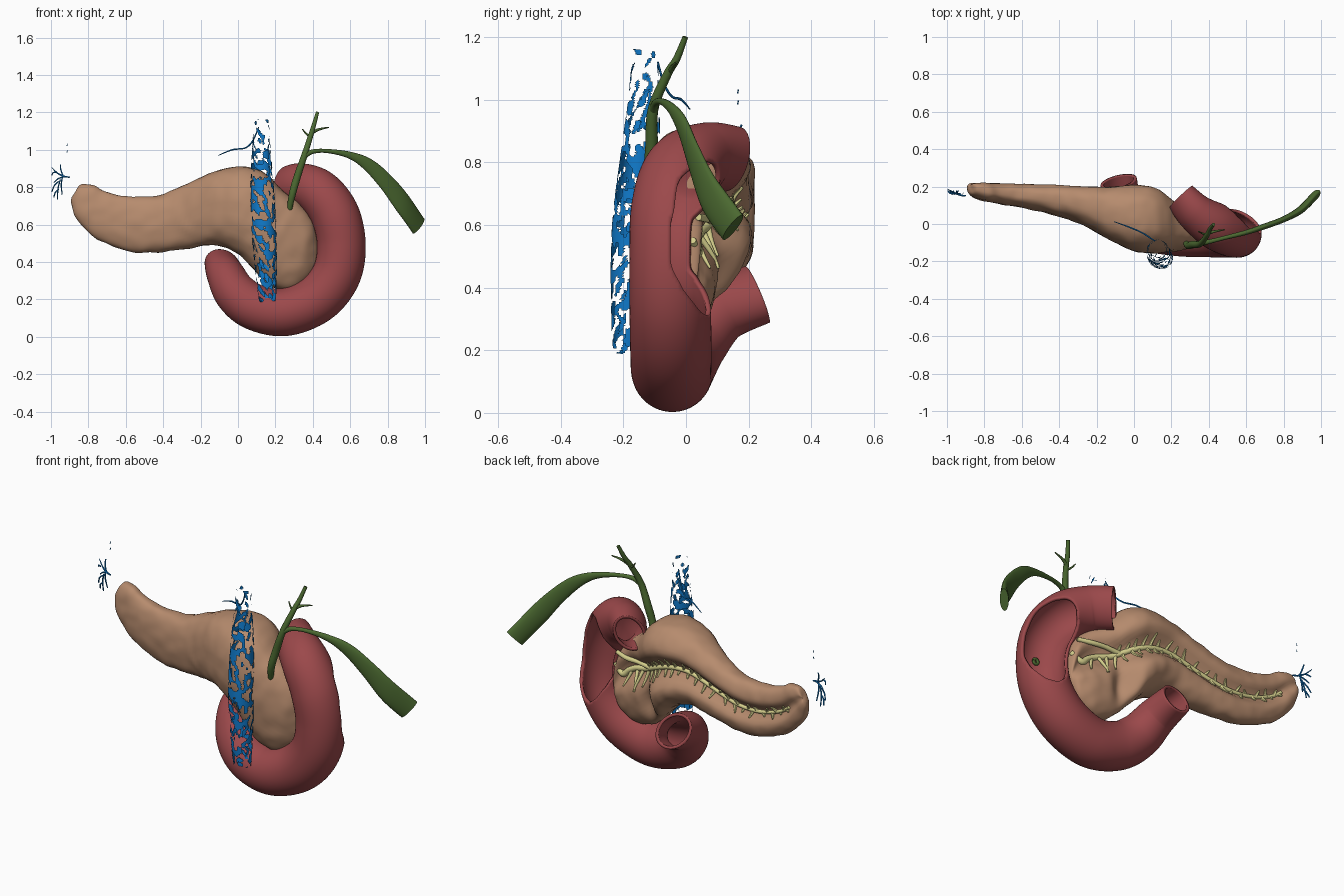
import bpy, bmesh, math, random
from mathutils import Vector, noise

if "Cube" in bpy.data.objects:
    bpy.data.objects.remove(bpy.data.objects["Cube"])
random.seed(4)


def material(name, rgb):
    m = bpy.data.materials.new(name)
    m.diffuse_color = (*rgb, 1)
    m.use_nodes = True
    m.node_tree.nodes["Principled BSDF"].inputs["Base Color"].default_value = m.diffuse_color
    return m


TAN = material("tan", (0.47, 0.26, 0.155))
RED = material("muscle red", (0.33, 0.066, 0.07))
GREEN = material("bile green", (0.07, 0.14, 0.03))
YELLOW = material("duct yellow", (0.68, 0.64, 0.27))
BLUE = material("vein blue", (0.005, 0.19, 0.58))


def at(rows, s):
    """Catmull-Rom value of a table of rows at parameter s."""
    last = len(rows) - 1
    i = max(0, min(int(s), last - 1))
    f = s - i
    a, b, c, d = rows[max(i - 1, 0)], rows[i], rows[i + 1], rows[min(i + 2, last)]
    return [0.5 * (2 * q + (r - p) * f + (2 * p - 5 * q + 4 * r - t) * f * f
                   + (3 * q - p - 3 * r + t) * f ** 3) for p, q, r, t in zip(a, b, c, d)]


def skin(bm, rings, caps):
    """Join rings of points; returns (ring index, face) pairs."""
    vs = [[bm.verts.new(p) for p in ring] for ring in rings]
    n = len(vs[0])
    faces = [(k, bm.faces.new((vs[k][j], vs[k][(j + 1) % n], vs[k + 1][(j + 1) % n], vs[k + 1][j])))
             for k in range(len(vs) - 1) for j in range(n)]
    if caps:
        bm.faces.new(vs[0])
        bm.faces.new(vs[-1])
    return faces


def sweep(bm, rows, n, sides, caps=True, mid=0.0, flat=False):
    """Tube along rows (x, y, z, half width[, half thickness])."""
    smp = [at(rows, (len(rows) - 1) * k / n) for k in range(n + 1)]
    pos = [Vector(s[:3]) for s in smp]
    tan = [(pos[min(k + 1, n)] - pos[max(k - 1, 0)]).normalized() for k in range(n + 1)]
    m, us = int(mid * n), {}
    start = Vector((0, 1, 0)) if abs(tan[m].y) < 0.9 else Vector((1, 0, 0))
    for order in (range(m, n + 1), range(m, -1, -1)):
        u = start
        for k in order:
            u = tan[k].cross(Vector((0, 0, 1))) if flat else u - tan[k] * u.dot(tan[k])
            us[k] = u = u.normalized()
    rings = []
    for k in range(n + 1):
        w, th, v = smp[k][3], smp[k][-1], tan[k].cross(us[k])
        rings.append([pos[k] + us[k] * th * math.cos(a) + v * w * math.sin(a)
                      for a in (2 * math.pi * j / sides for j in range(sides))])
    return smp, skin(bm, rings, caps)


def finish(bm, name, mat, angle=50):
    bmesh.ops.recalc_face_normals(bm, faces=bm.faces)
    for f in bm.faces:
        f.smooth = True
    for e in bm.edges:
        e.smooth = e.calc_face_angle(0) < math.radians(angle)
    me = bpy.data.meshes.new(name)
    bm.to_mesh(me)
    bm.free()
    me.materials.append(mat)
    ob = bpy.data.objects.new(name, me)
    bpy.context.collection.objects.link(ob)
    return ob


# Pancreas stations: top x z, bottom x z, front y, back y, groove depth, groove centre
PAN = [(-.870, .775, -.890, .745, .180, .205, .00, 0),
       (-.840, .815, -.890, .710, .155, .220, .01, 0),
       (-.775, .812, -.865, .635, .130, .224, .02, 0),
       (-.700, .772, -.770, .535, .110, .224, .04, 0),
       (-.580, .750, -.600, .460, .085, .222, .05, 0),
       (-.420, .758, -.450, .450, .050, .220, .06, 0),
       (-.270, .820, -.280, .470, -.005, .214, .07, 0),
       (-.120, .885, -.130, .490, -.09, .214, .08, 0),
       (.020, .910, -.020, .455, -.145, .228, .10, 0),
       (.140, .878, .060, .385, -.155, .215, .11, .05),
       (.240, .780, .130, .310, -.15, .150, .09, .20),
       (.330, .710, .200, .258, -.135, .105, .07, .35),
       (.400, .620, .300, .250, -.11, .085, .05, .40),
       (.430, .500, .380, .300, -.06, .060, .02, .40),
       (.435, .430, .420, .370, -.02, .030, .00, .30)]


def power(v, e):
    return math.copysign(abs(v) ** e, v)


def pancreas_point(s, a):
    tx, tz, bx, bz, yf, yb, dep, gc = at(PAN, s)
    c, sn = power(math.cos(a), 0.9), math.sin(a)
    y = (yf + yb) / 2 + (yb - yf) / 2 * power(sn, 0.75)
    if sn > 0:
        y -= dep * math.exp(-((c - gc) / 0.28) ** 2)
        # hollow between the lower body lobe and the head
        y -= 0.07 * sn * math.exp(-((s - 10) / 0.6) ** 2 - ((c + 0.5) / 0.4) ** 2)
    return Vector(((tx + bx) / 2 + c * (tx - bx) / 2, y, (tz + bz) / 2 + c * (tz - bz) / 2))


def groove_point(s, dc=0.0, lift=0.006):
    c = max(-1, min(1, at(PAN, s)[7] + dc))
    return pancreas_point(s, math.acos(power(c, 1 / 0.9))) + Vector((0, lift, 0))


bm = bmesh.new()
rings = []
for k in range(113):
    ring = [pancreas_point(k / 8, 2 * math.pi * j / 56) for j in range(56)]
    mid = sum(ring, Vector()) / 56
    rings.append([p + (p - mid).normalized() * 0.005 * noise.noise(p * 18) for p in ring])
skin(bm, rings, True)
finish(bm, "pancreas", TAN, 70)

# Pancreatic duct with side twigs along the groove
bm = bmesh.new()
main = [(*groove_point(s / 2), 0.007 + 0.0004 * s) for s in range(5, 25)] + [(0.425, 0.02, 0.55, 0.013)]
sweep(bm, main, 100, 10)
for i in range(36):
    s = 2.7 + i * 0.2
    side = 1 if i % 2 else -1
    reach = random.uniform(0.13, 0.26) * side
    bend = random.uniform(-0.15, 0.15)
    sweep(bm, [(*groove_point(s), .010), (*groove_point(s + bend / 2, reach / 2), .008),
               (*groove_point(s + bend, reach), .004)], 5, 6)
# Accessory duct and branches in the head
sweep(bm, [(*groove_point(9.6), .014), (*groove_point(10.4, .18, .008), .013),
           (*groove_point(11.2, .3, .008), .013), (.40, .04, .625, .011)], 16, 10)
for s0, s1, dc in ((9.8, 10.3, -.35), (10.3, 11.0, -.45), (10.8, 10.9, -.45), (11.2, 11.8, -.3)):
    sweep(bm, [(*groove_point(s0), .010), (*groove_point((s0 + s1) / 2, dc / 2), .008),
               (*groove_point(s1, dc), .004)], 8, 8)
finish(bm, "pancreatic_duct", YELLOW)

# Duodenum: hollow C-shaped tube with open ends and a window at the back
DUO = [(.25, .145, .81, .11, .078), (.33, .06, .815, .116, .10), (.435, -.01, .768, .125, .125),
       (.52, -.045, .65, .13, .13), (.553, -.05, .49, .13, .13), (.525, -.05, .33, .13, .13),
       (.42, -.048, .20, .13, .13), (.25, -.045, .132, .128, .128), (.09, -.025, .158, .123, .123),
       (-.01, .02, .232, .115, .117), (-.062, .10, .325, .10, .112), (-.082, .228, .378, .086, .108)]
bm = bmesh.new()
smp, faces = sweep(bm, DUO, 170, 72, False, 0.33)
bmesh.ops.recalc_face_normals(bm, faces=bm.faces)
window = []
for k, f in faces:
    x, y, z, r = smp[k][:4]
    c = f.calc_center_median()
    edge = .035 - .03 * (c.x - x) / r + max(0, .47 - z) * 0.7 + max(0, z - .68) * 0.8
    if x > .4 and .3 < z < .8 and c.y - y > edge:
        window.append(f)
bmesh.ops.delete(bm, geom=window, context='FACES')
rim = [v for v in bm.verts if v.is_boundary and v.co.x > .38]
for _ in range(6):
    new = {v: sum((e.other_vert(v).co for e in v.link_edges if e.is_boundary), Vector()) / 2 for v in rim}
    for v, co in new.items():
        v.co = v.co.lerp(co, 0.5)
duo = finish(bm, "duodenum", RED)
mod = duo.modifiers.new("wall", 'SOLIDIFY')
mod.thickness = 0.016
mod.offset = -1

# Papilla on the inner wall
bm = bmesh.new()
loop = [(.51 + .014 * math.cos(a), -.150, .54 + .014 * math.sin(a), .008)
        for a in (math.pi * i / 4 for i in range(9))]
sweep(bm, loop, 24, 8)
finish(bm, "papilla", GREEN)

# Bile duct with hepatic branches
bm = bmesh.new()
sweep(bm, [(.275, -.10, .68, .014), (.29, -.115, .76, .019), (.315, -.11, .85, .02), (.355, -.105, .97, .017),
           (.39, -.06, 1.08, .014), (.405, -.03, 1.13, .012), (.425, -.002, 1.20, .009)], 40, 14)
sweep(bm, [(.395, -.05, 1.09, .010), (.43, -.04, 1.108, .007), (.485, -.03, 1.12, .003)], 8, 8)
sweep(bm, [(.39, -.06, 1.07, .008), (.365, -.05, 1.085, .005), (.345, -.04, 1.11, .003)], 8, 8)
finish(bm, "bile_duct", GREEN)

# Gallbladder: flattened sac on a thin neck
bm = bmesh.new()
sweep(bm, [(.355, -.105, .965, .014, .014), (.40, -.095, .99, .012, .012), (.48, -.075, .993, .011, .011),
           (.60, -.045, .97, .019, .013), (.70, -.012, .917, .035, .015), (.80, .025, .818, .046, .016),
           (.89, .075, .70, .056, .02), (.965, .15, .592, .057, .022)], 48, 20, True, 0, True)
finish(bm, "gallbladder", GREEN)

# Ragged vein: a tube broken up into streaky shards
bm = bmesh.new()
_, faces = sweep(bm, [(.158, -.188, .19, .045), (.15, -.182, .35, .058), (.137, -.170, .6, .066),
                      (.128, -.145, .85, .06), (.125, -.135, 1.0, .05), (.125, -.13, 1.16, .04)], 150, 44, False)
bmesh.ops.triangulate(bm, faces=bm.faces)
gone = []
for f in bm.faces:
    c = f.calc_center_median()
    streak = noise.noise(Vector((c.x * 40 + c.z * 20, c.y * 40 - c.z * 14, c.z * 19)))
    if streak < 0.03 + max(0, c.z - .85) * 0.8:
        gone.append(f)
bmesh.ops.delete(bm, geom=gone, context='FACES')
finish(bm, "ragged_vein", BLUE)

# Thin vein branch and the twigs beyond the tail
bm = bmesh.new()
sweep(bm, [(.11, -.09, 1.12, .003), (.08, -.07, 1.05, .004), (.04, -.045, 1.01, .004),
           (-.03, -.015, 1.0, .004), (-.105, .012, .97, .002)], 24, 8)
finish(bm, "vein_branch", BLUE)

bm = bmesh.new()
sweep(bm, [(-.90, .15, .853, .004), (-.93, .155, .858, .005), (-.965, .17, .875, .004),
           (-.995, .185, .905, .002)], 9, 6)
for x0, z0, x1, z1 in ((-.925, .857, -.985, .825), (-.935, .859, -.95, .92), (-.95, .84, -.965, .735),
                       (-.96, .83, -.995, .775), (-.94, .85, -.94, .76), (-.97, .88, -.995, .865),
                       (-.958, .79, -.985, .745)):
    sweep(bm, [(x0, .16, z0, .004), ((x0 + x1) / 2 - .005, .167, (z0 + z1) / 2 + .005, .004),
               (x1, .178, z1, .003)], 6, 6)
for z in (.985, 1.02):
    sweep(bm, [(-.915, .165, z, .002), (-.912, .167, z + .012, .002)], 2, 6)
finish(bm, "tail_vein_twigs", BLUE)
